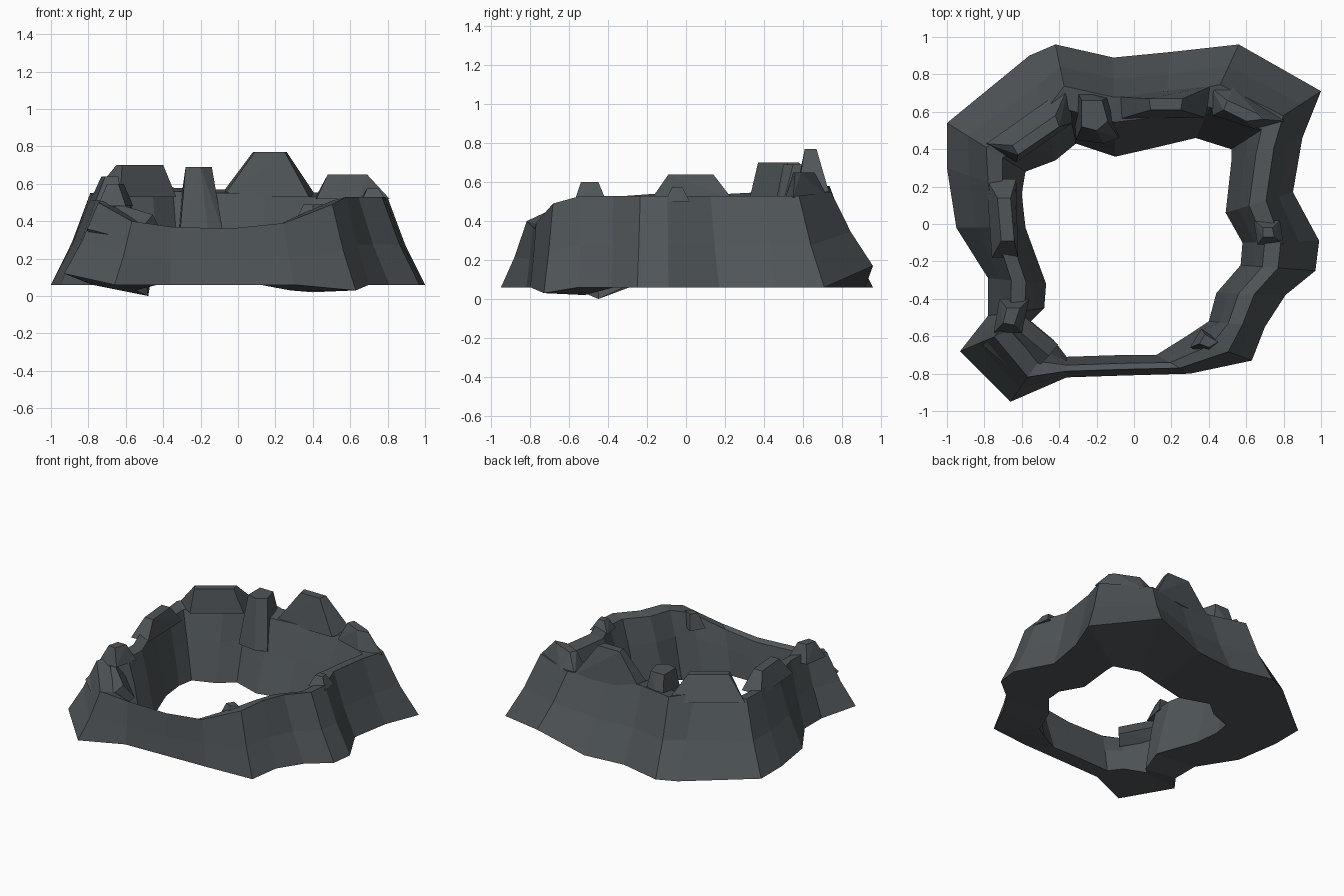
import bpy, bmesh
from mathutils import Vector

rock = bpy.data.materials.new("dark slate rock")
rock.diffuse_color = (0.078, 0.09, 0.098, 1)


def finish(name, bm):
    bmesh.ops.recalc_face_normals(bm, faces=bm.faces)
    me = bpy.data.meshes.new(name)
    bm.to_mesh(me)
    bm.free()
    me.materials.append(rock)
    ob = bpy.data.objects.new(name, me)
    bpy.context.collection.objects.link(ob)
    return ob


def boulder(name, points):
    """Faceted rock: convex hull of a few corner points."""
    bm = bmesh.new()
    for p in points:
        bm.verts.new(p)
    res = bmesh.ops.convex_hull(bm, input=bm.verts)
    junk = [g for g in res["geom_interior"] if isinstance(g, bmesh.types.BMVert)]
    bmesh.ops.delete(bm, geom=junk, context='VERTS')
    bmesh.ops.dissolve_limit(bm, angle_limit=0.03, verts=bm.verts, edges=bm.edges)
    return finish(name, bm)


def frustum(name, base, z0, top, z1):
    return boulder(name, [(x, y, z0) for x, y in base] + [(x, y, z1) for x, y in top])


# Ring wall stations: outer foot x, y, inner foot x, y, rim position across, rim height
stations = [
    (-1.0, .54, -.58, .28, .50, .55), (-.56, .90, -.42, .34, .55, .58),
    (-.42, .96, -.31, .43, .42, .58), (-.11, .89, -.10, .36, .40, .57),
    (.20, .92, .12, .41, .45, .57), (.56, .96, .33, .46, .43, .55),
    (1.0, .71, .52, .40, .42, .53), (.90, .46, .52, .33, .40, .53),
    (.85, .17, .49, .06, .40, .53), (.99, -.09, .58, -.10, .50, .53),
    (.97, -.25, .57, -.22, .50, .53), (.81, -.38, .44, -.37, .45, .53),
    (.70, -.55, .40, -.52, .40, .53), (.63, -.73, .28, -.60, .36, .49),
    (.30, -.80, .12, -.70, .30, .39), (-.05, -.81, -.05, -.70, .30, .36),
    (-.36, -.82, -.36, -.71, .30, .37), (-.66, -.95, -.43, -.62, .40, .40),
    (-.93, -.68, -.55, -.52, .48, .50), (-.78, -.49, -.48, -.45, .40, .53),
    (-.78, -.29, -.47, -.32, .40, .53), (-.95, -.02, -.58, -.02, .55, .55),
    (-1.0, .30, -.60, .16, .55, .54)]
outer_foot_z = {5: .17, 13: .03, 18: .12}
inner_foot_z = {12: .02, 13: .03, 19: 0.0, 18: .03}

bm = bmesh.new()
rings = []
for i, (ox, oy, ix, iy, f, h) in enumerate(stations):
    o, n = Vector((ox, oy, 0)), Vector((ix, iy, 0))
    zo, zi = outer_foot_z.get(i, .06), inner_foot_z.get(i, .06)
    g = f + (1 - f) * .42
    section = [(0, zo), (f * .53, zo + .46 * (h - zo)), (f, h),
               (g, h - .02), (g + (1 - g) * .45, min(.33, .62 * h)), (1, zi)]
    rings.append([bm.verts.new(o.lerp(n, t) + Vector((0, 0, z))) for t, z in section])
for a, b in zip(rings, rings[1:] + rings[:1]):
    for k in range(6):
        m = (k + 1) % 6
        bm.faces.new((a[k], a[m], b[m], b[k]))
finish("ring_wall", bm)

# Large crags along the back
frustum("back_peak", [(-.10, .68), (.13, .70), (.42, .74), (.38, .57), (-.08, .56)], .53,
        [(.08, .67), (.26, .67), (.25, .61), (.09, .61)], .77)
frustum("back_left_peak", [(-.79, .43), (-.50, .60), (-.35, .74), (-.33, .54), (-.63, .33)], .53,
        [(-.65, .42), (-.42, .58), (-.40, .52), (-.62, .37)], .70)
frustum("back_right_peak", [(.41, .73), (.53, .73), (.81, .55), (.64, .51), (.42, .58)], .52,
        [(.50, .66), (.66, .59), (.69, .56), (.60, .55), (.48, .61)], .65)

# Pillar leaning out of the back wall
frustum("back_pillar", [(-.33, .76), (-.10, .70), (-.08, .46), (-.16, .43), (-.31, .45)], .34,
        [(-.28, .66), (-.17, .66), (-.14, .55), (-.20, .50), (-.28, .52)], .69)

# Smaller boulders on the side rims
frustum("left_boulder", [(-.79, .24), (-.76, -.18), (-.62, -.18), (-.63, .24)], .51,
        [(-.73, .14), (-.71, -.09), (-.64, -.09), (-.66, .14)], .64)
frustum("left_front_boulder", [(-.72, -.40), (-.75, -.58), (-.60, -.58), (-.56, -.40)], .48,
        [(-.68, -.45), (-.70, -.53), (-.64, -.54), (-.61, -.45)], .60)
frustum("right_boulder", [(.78, .02), (.80, -.11), (.66, -.11), (.64, .02)], .50,
        [(.74, -.02), (.75, -.07), (.69, -.07), (.69, -.02)], .575)
frustum("right_front_boulder", [(.48, -.64), (.40, -.70), (.30, -.66), (.36, -.56)], .38,
        [(.45, -.63), (.40, -.66), (.35, -.64), (.38, -.59)], .49)

# Split slabs on the front left corner
for k in range(2):
    d = Vector((.075, .085, .075)) * k
    quad = [Vector(p) + d for p in ((-.81, -.65, .36), (-.58, -.84, .30),
                                    (-.53, -.79, .36), (-.76, -.60, .43))]
    boulder("corner_slab_%d" % (k + 1), quad + [p + Vector((.05, .06, -.10)) for p in quad])
